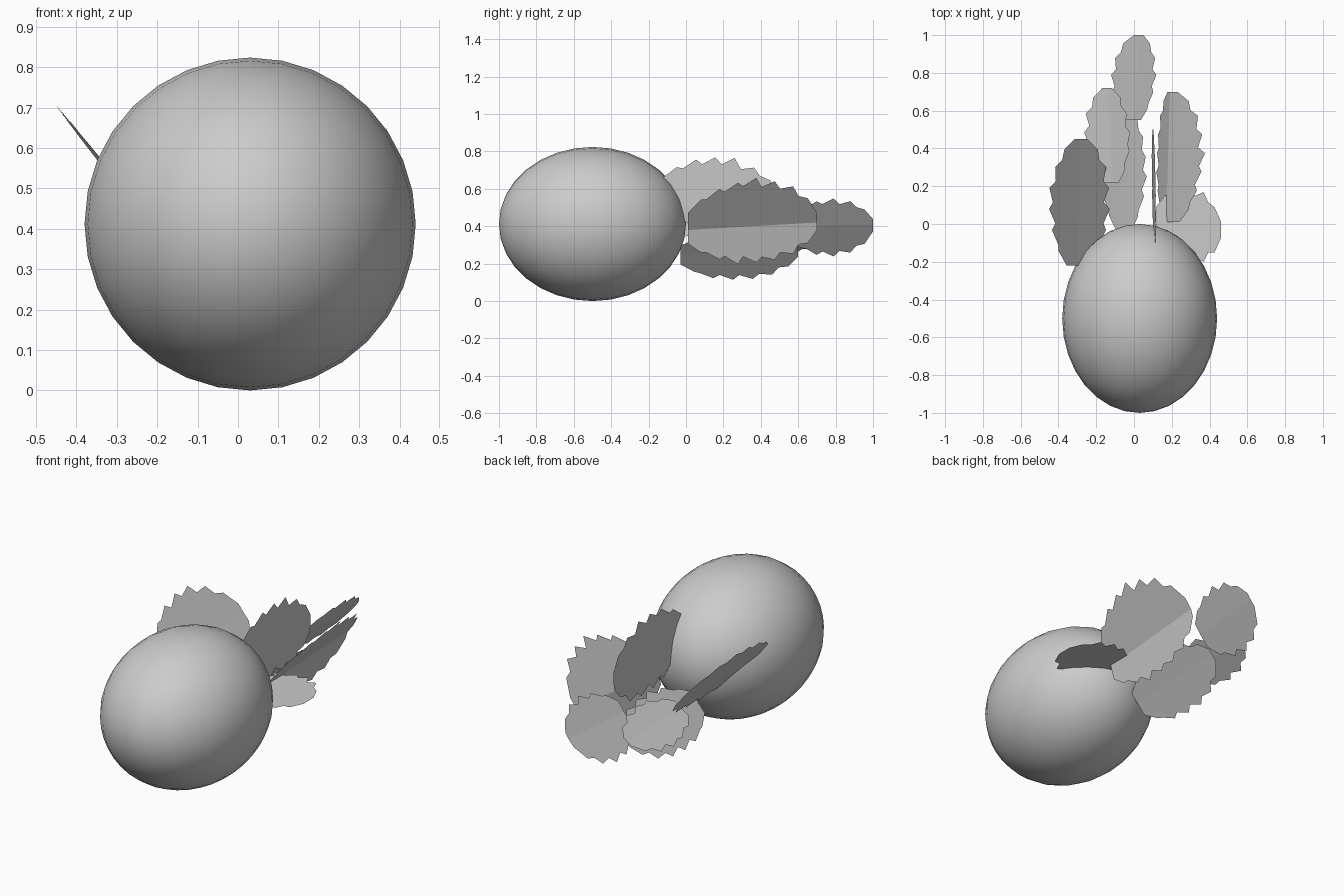
import bpy, math, random
from mathutils import Vector

if "Cube" in bpy.data.objects:
    bpy.data.objects.remove(bpy.data.objects["Cube"])

random.seed(4)

# Root: smooth egg-like body, pole axis along y
bpy.ops.mesh.primitive_uv_sphere_add(segments=32, ring_count=16, radius=1,
                                     location=(0.03, -0.5, 0.412),
                                     rotation=(math.pi / 2, 0, 0))
root = bpy.context.object
root.name = "root_body"
root.scale = (0.41, 0.412, 0.5)
bpy.ops.object.transform_apply(location=False, rotation=True, scale=True)
bpy.ops.object.shade_smooth_by_angle()


def leaf(name, base, tip, side_a, side_b, rows=12):
    """Serrated thin blade: a midrib with two half blades set by side vectors."""
    base, tip = Vector(base), Vector(tip)
    sides = (Vector(side_a), Vector(side_b))
    axis = tip - base
    verts = [base + axis * (i / rows) for i in range(rows + 1)]
    faces = []
    for k, side in enumerate(sides):
        start = len(verts)
        for i in range(rows + 1):
            t = i / rows
            w = max(0.0, math.sin(math.pi * (0.06 + 0.92 * t))) ** 0.5
            tooth = random.uniform(0.97, 1.04) if i % 2 else random.uniform(0.80, 0.88)
            lean = 0.03 if i % 2 and i < rows - 1 else 0.0
            verts.append(base + axis * (t + lean) + side * w * tooth)
        for i in range(rows):
            quad = (i, i + 1, start + i + 1, start + i)
            faces.append(quad if k == 0 else quad[::-1])
    mesh = bpy.data.meshes.new(name)
    mesh.from_pydata([v[:] for v in verts], [], faces)
    mesh.update()
    obj = bpy.data.objects.new(name, mesh)
    bpy.context.collection.objects.link(obj)
    return obj


# Leaves fanning out behind the root: midrib start, midrib end, half-blade vectors
leaf("upper_left_leaf", (-0.30, -0.22, 0.51), (-0.28, 0.45, 0.50),
     (-0.16, 0, 0.20), (0.16, 0, -0.19))
leaf("right_leaf", (0.17, 0.01, 0.38), (0.19, 0.70, 0.42),
     (0.19, 0, 0.25), (-0.06, 0, -0.20), 14)
leaf("end_leaf", (0.0, 0.55, 0.40), (0.03, 1.0, 0.41),
     (0.10, 0, 0.14), (-0.14, 0, -0.17), 10)
leaf("lower_left_leaf", (-0.12, 0.22, 0.33), (-0.14, 0.72, 0.33),
     (-0.13, 0, -0.08), (0.11, 0, 0.08), 10)
leaf("bottom_leaf", (-0.05, -0.03, 0.25), (-0.04, 0.60, 0.27),
     (-0.13, 0, -0.15), (0.11, 0, 0.12))
leaf("top_leaf", (0.11, -0.12, 0.58), (0.10, 0.50, 0.52),
     (0.01, 0, 0.22), (-0.01, 0, -0.20))
leaf("flat_side_leaf", (0.12, 0.02, 0.385), (0.46, -0.03, 0.385),
     (0, 0.20, 0), (0, -0.21, 0), 10)
